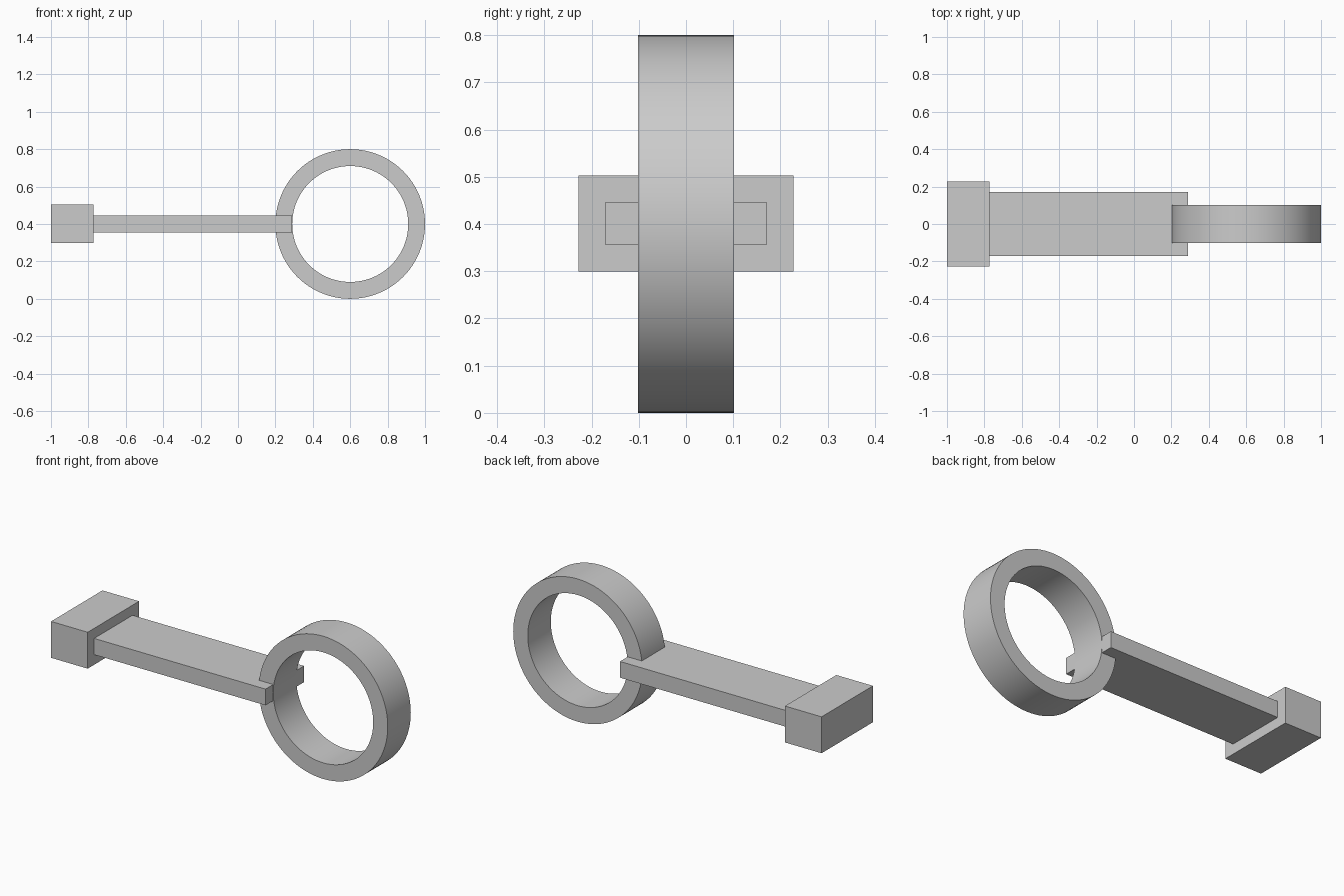
import bpy
import bmesh
from math import radians, tau
from mathutils import Matrix, Vector

default = bpy.data.objects.get("Cube")
if default:
    bpy.data.objects.remove(default, do_unlink=True)

# Single plain grey finish
GREY = (0.6, 0.6, 0.6, 1.0)
grey = bpy.data.materials.new("plain grey")
grey.use_nodes = True
grey.diffuse_color = GREY
grey.node_tree.nodes["Principled BSDF"].inputs["Base Color"].default_value = GREY


def add_object(name, bm):
    bmesh.ops.recalc_face_normals(bm, faces=bm.faces)
    mesh = bpy.data.meshes.new(name)
    bm.to_mesh(mesh)
    bm.free()
    mesh.materials.append(grey)
    obj = bpy.data.objects.new(name, mesh)
    bpy.context.collection.objects.link(obj)
    return obj


def box(name, x0, x1, width, height, z):
    bm = bmesh.new()
    place = Matrix.Translation(((x0 + x1) / 2, 0, z))
    size = Matrix.Diagonal((x1 - x0, width, height, 1))
    bmesh.ops.create_cube(bm, size=1, matrix=place @ size)
    return add_object(name, bm)


def ring(name, center, outer, inner, depth, steps=96):
    # Rectangular section turned around the y axis
    bm = bmesh.new()
    section = [(inner, -1), (outer, -1), (outer, 1), (inner, 1)]
    verts = [bm.verts.new(center + Vector((r, side * depth / 2, 0)))
             for r, side in section]
    edges = [bm.edges.new((verts[i], verts[(i + 1) % 4])) for i in range(4)]
    bmesh.ops.spin(bm, geom=verts + edges, cent=center, axis=(0, 1, 0),
                   angle=tau, steps=steps, use_merge=True)
    bmesh.ops.remove_doubles(bm, verts=bm.verts, dist=0.0001)
    obj = add_object(name, bm)
    bpy.ops.object.select_all(action='DESELECT')
    obj.select_set(True)
    bpy.context.view_layer.objects.active = obj
    bpy.ops.object.shade_smooth_by_angle(angle=radians(30))
    return obj


# End block, flat connecting bar and round loop
AXIS_Z = 0.4
box("end_block", -1.0, -0.773, 0.455, 0.204, AXIS_Z + 0.001)
box("connecting_bar", -0.773, 0.29, 0.34, 0.091, AXIS_Z + 0.001)
ring("round_loop", Vector((0.6, 0, AXIS_Z)), 0.4, 0.31, 0.204)
